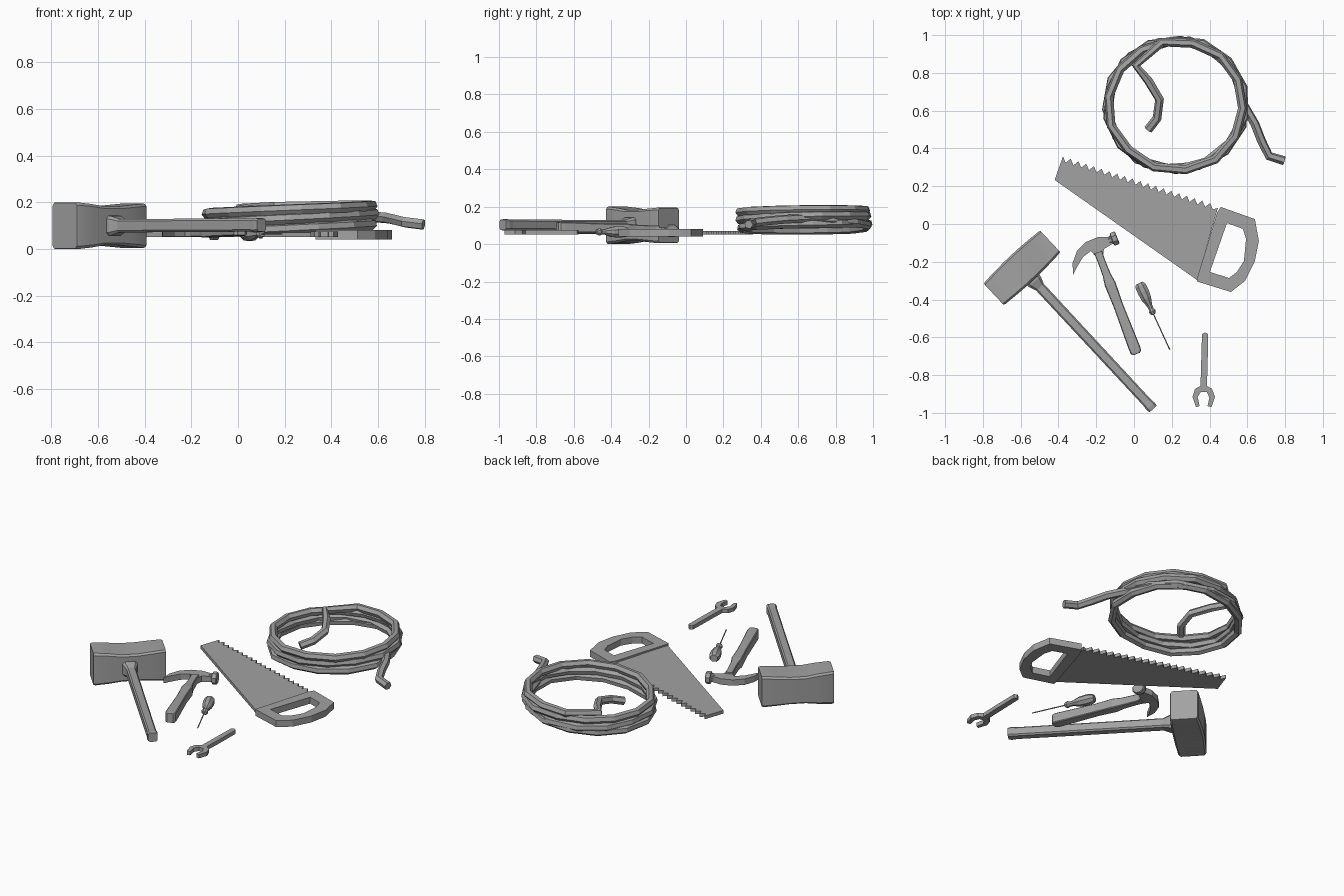
import bpy, bmesh, math, random
from mathutils import Vector

if "Cube" in bpy.data.objects:
    bpy.data.objects.remove(bpy.data.objects["Cube"])

random.seed(4)

grey = bpy.data.materials.new("dark_grey")
grey.diffuse_color = (0.36, 0.36, 0.36, 1)
grey.use_nodes = True
grey.node_tree.nodes["Principled BSDF"].inputs["Base Color"].default_value = grey.diffuse_color


def to_mesh(ob):
    bpy.ops.object.select_all(action='DESELECT')
    ob.select_set(True)
    bpy.context.view_layer.objects.active = ob
    bpy.ops.object.convert(target='MESH')
    bpy.ops.object.shade_flat()
    return bpy.context.object


def curve_object(name, loops, dim, cyclic):
    cu = bpy.data.curves.new(name, 'CURVE')
    cu.dimensions = dim
    cu.materials.append(grey)
    for pts in loops:
        sp = cu.splines.new('POLY')
        sp.points.add(len(pts) - 1)
        for p, co in zip(sp.points, pts):
            p.co = (co[0], co[1], co[2] if len(co) > 2 else 0, 1)
        sp.use_cyclic_u = cyclic
    ob = bpy.data.objects.new(name, cu)
    bpy.context.collection.objects.link(ob)
    return ob


def plate(name, loops, z, half):
    """Flat outline (further loops are holes) with thickness."""
    ob = curve_object(name, loops, '2D', True)
    ob.data.fill_mode = 'BOTH'
    ob.data.extrude = half
    ob.location.z = z
    return to_mesh(ob)


def loft(name, a, b, stations, cut=0.586):
    """Chamfered-box sections (t, half width, half height) along a -> b."""
    a, b = Vector(a), Vector(b)
    d = (b - a).normalized()
    side = Vector((0, 0, 1)).cross(d).normalized()
    up = d.cross(side)
    k = 1 - cut
    sec = [(1, k), (k, 1), (-k, 1), (-1, k), (-1, -k), (-k, -1), (k, -1), (1, -k)]
    bm = bmesh.new()
    rings = [[bm.verts.new(a + d * t + side * w * u + up * h * v) for u, v in sec]
             for t, w, h in stations]
    for r, s in zip(rings, rings[1:]):
        for i in range(8):
            j = (i + 1) % 8
            bm.faces.new((r[i], r[j], s[j], s[i]))
    bm.faces.new(rings[0])
    bm.faces.new(rings[-1])
    bmesh.ops.recalc_face_normals(bm, faces=bm.faces)
    me = bpy.data.meshes.new(name)
    bm.to_mesh(me)
    bm.free()
    me.materials.append(grey)
    ob = bpy.data.objects.new(name, me)
    bpy.context.collection.objects.link(ob)
    return ob


# Mallet: waisted head and long faceted handle
c, ax = Vector((-0.593, -0.232, 0.1)), Vector((0.73, 0.684, 0))
head = loft("mallet_head", c - ax * 0.205, c + ax * 0.205,
            [(0, 0.076, 0.098), (0.012, 0.08, 0.1), (0.09, 0.085, 0.093), (0.16, 0.088, 0.083),
             (0.25, 0.088, 0.083), (0.32, 0.085, 0.089), (0.398, 0.08, 0.095), (0.41, 0.076, 0.092)], 0.12)
bpy.ops.object.select_all(action='DESELECT')
head.select_set(True)
bpy.context.view_layer.objects.active = head
bpy.ops.object.shade_smooth_by_angle(angle=math.radians(25))
loft("mallet_handle", c, (0.1, -0.978, 0.103),
     [(0.05, 0.045, 0.045), (0.1, 0.042, 0.042), (0.14, 0.027, 0.029),
      (0.97, 0.026, 0.028), (1.0, 0.029, 0.03), (1.02, 0.026, 0.027)], 0.3)

# Claw hammer
plate("hammer_claw", [[(-.323, -.27), (-.325, -.206), (-.302, -.143), (-.254, -.095), (-.19, -.069),
                       (-.138, -.069), (-.115, -.065), (-.105, -.1), (-.159, -.132), (-.164, -.169),
                       (-.206, -.169), (-.228, -.143), (-.27, -.175), (-.302, -.228)]], 0.072, 0.018)
loft("hammer_face", (-.135, -.09, .072), (-.085, -.07, .072),
     [(0, .018, .02), (.018, .024, .024), (.022, .036, .033), (.046, .036, .033), (.05, .032, .03)])
loft("hammer_handle", (-.19, -.15, .075), (.015, -.69, .088),
     [(0, .022, .024), (.05, .02, .024), (.13, .022, .026), (.18, .03, .03),
      (.3, .026, .028), (.54, .031, .031), (.565, .029, .03), (.575, .018, .028)], 0.15)

# Screwdriver
loft("screwdriver_handle", (.028, -.313, .065), (.19, -.667, .065),
     [(0, .02, .02), (.015, .029, .027), (.05, .03, .03), (.09, .027, .027),
      (.13, .015, .015), (.15, .013, .013), (.165, .019, .019), (.182, .012, .012)])
loft("screwdriver_shaft", (.028, -.313, .065), (.19, -.667, .065),
     [(.17, .003, .003), (.37, .003, .003), (.387, .004, .002)])

# Open-ended wrench
plate("wrench", [[(.360, -.582), (.376, -.574), (.392, -.582), (.390, -.741), (.386, -.857),
                  (.413, -.873), (.429, -.915), (.410, -.970), (.389, -.964), (.399, -.921),
                  (.386, -.889), (.354, -.889), (.337, -.915), (.347, -.964), (.328, -.970),
                  (.310, -.915), (.323, -.873), (.352, -.857), (.356, -.72)]], 0.064, 0.012)

# Saw: toothed blade and loop grip
a, b = Vector((-.376, .358)), Vector((.444, .098))
n = 20
drop = Vector((-0.3, -0.95)) * 0.028
teeth = []
for i in range(n):
    teeth += [a.lerp(b, i / n), a.lerp(b, (i + 0.55) / n) + drop]
plate("saw_blade", [[(-.42, .233), *teeth, (.444, .085), (.333, -.296)]], 0.061, 0.01)
plate("saw_grip", [[(.44, .06), (.46, .09), (.64, .026), (.661, -.09), (.64, -.196),
                    (.587, -.302), (.513, -.36), (.333, -.304), (.333, -.29)],
                   [(.492, .005), (.577, -.026), (.593, -.08), (.582, -.196),
                    (.545, -.254), (.503, -.286), (.402, -.254)]], 0.061, 0.02)


# Rope: inner tail, clockwise coil winding down, outer tail
def coil_height(f):
    keys = [(0, .182), (.25, .162), (.55, .118), (.8, .082), (.9, .085), (1, .125)]
    for (f0, z0), (f1, z1) in zip(keys, keys[1:]):
        if f <= f1:
            return z0 + (z1 - z0) * (f - f0) / (f1 - f0)
    return keys[-1][1]


path = [(.075, .5, .1), (.122, .56, .12), (.135, .66, .145), (.075, .76, .16), (.01, .84, .172)]
steps = 46
for i in range(1, steps + 1):
    f = i / steps
    ang = math.radians(128 - f * (128 + 1080))
    r = 0.355 + random.uniform(-0.01, 0.01)
    z = coil_height(f) + 0.011 * math.cos(ang) + 0.002
    path.append((0.222 + r * 1.02 * math.cos(ang), 0.632 + r * 0.965 * math.sin(ang), z))
path += [(.64, .53, .133), (.675, .44, .125), (.715, .36, .115), (.795, .335, .105)]
rope = curve_object("rope_coil", [path], '3D', False)
rope.data.bevel_depth = 0.024
rope.data.bevel_resolution = 1
rope.data.use_fill_caps = True
to_mesh(rope)
